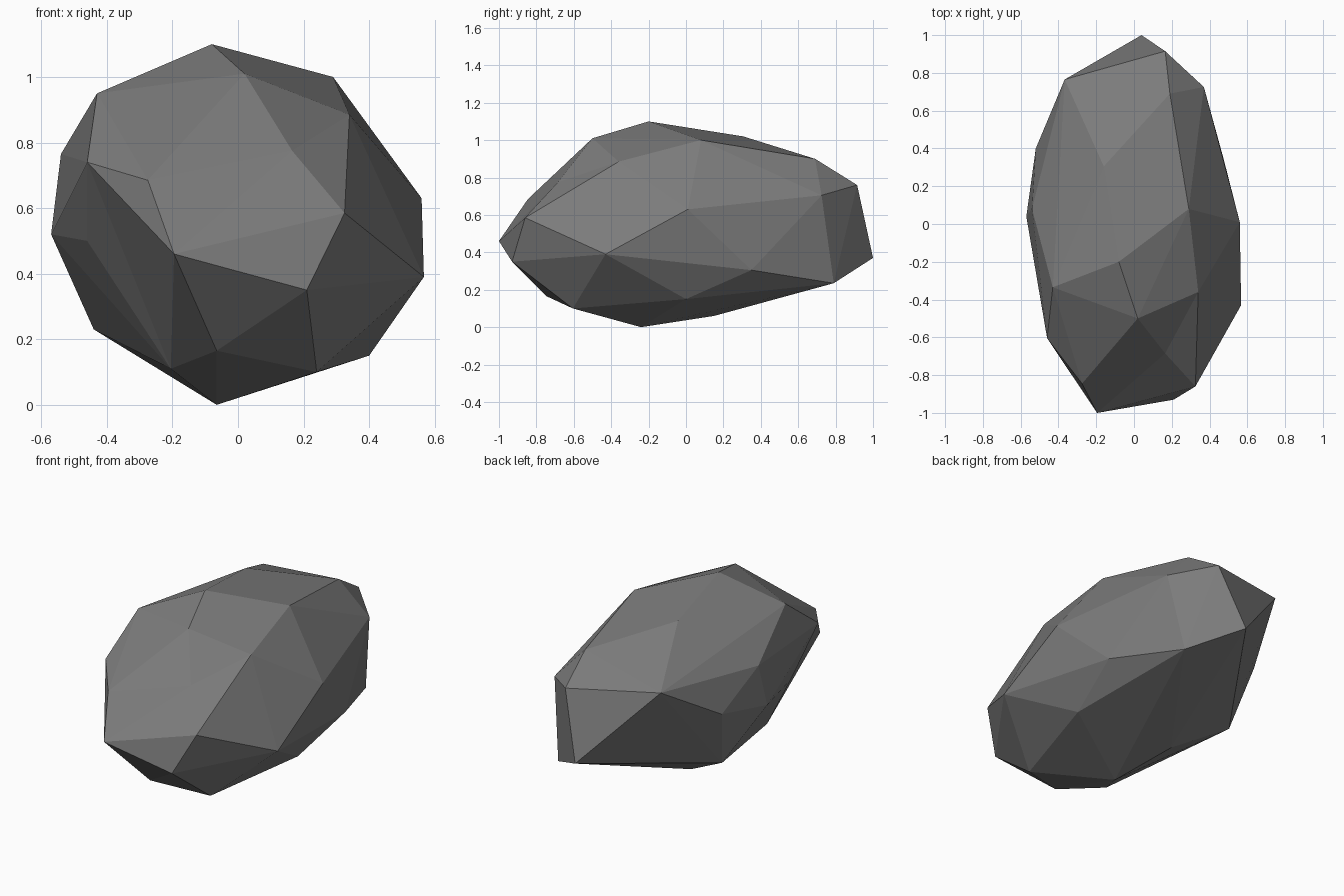
import bpy, bmesh
from mathutils import Vector

if "Cube" in bpy.data.objects:
    bpy.data.objects.remove(bpy.data.objects["Cube"])

# Corner points of the boulder, grouped by region
TOP = [(-.08, -.20, 1.10), (.02, -.50, 1.01), (.29, .08, 1.0), (.34, -.36, .885),
       (-.43, -.335, .95), (-.16, .305, 1.02), (.19, .69, .90)]
FRONT = [(.325, -.86, .585), (.21, -.93, .35), (-.195, -1.0, .46), (-.275, -.845, .685),
         (-.46, -.605, .74), (.165, -.685, .775)]
LEFT = [(-.54, .08, .765), (-.57, .04, .52), (-.46, -.345, .50), (-.44, .284, .23),
        (-.52, .40, .588)]
RIGHT = [(.56, .01, .63), (.567, -.43, .39), (.473, .35, .305), (.37, .725, .705)]
BACK = [(.04, 1.0, .37), (.165, .915, .76), (-.367, .765, .815), (.30, .79, .235)]
BASE = [(-.065, -.745, .165), (-.205, -.48, .11), (-.065, -.24, 0), (.24, -.605, .10),
        (.40, 0, .15), (-.14, .15, .06)]

bm = bmesh.new()
for p in TOP + FRONT + LEFT + RIGHT + BACK + BASE:
    bm.verts.new(p)


def near(p):
    return min(bm.verts, key=lambda v: (v.co - Vector(p)).length)


# Shallow dent in the upper front: bulge its corner for the hull, then press it back
dent = near(FRONT[5])
push = Vector((.02, -.05, .05))
dent.co += push
res = bmesh.ops.convex_hull(bm, input=bm.verts[:])
loose = [v for v in bm.verts if not v.link_faces]
bmesh.ops.delete(bm, geom=loose, context='VERTS')
near(Vector(FRONT[5]) + push).co = FRONT[5]

# Crease on the left front: turn one edge inward
edge = bm.edges.get((near(FRONT[2]), near(LEFT[2])))
if edge and len(edge.link_faces) == 2:
    bmesh.utils.edge_rotate(edge, True)
bmesh.ops.recalc_face_normals(bm, faces=bm.faces[:])

mesh = bpy.data.meshes.new("boulder")
bm.to_mesh(mesh)
bm.free()
stone = bpy.data.materials.new("dark grey stone")
stone.diffuse_color = (.2, .2, .2, 1)
stone.use_nodes = True
stone.node_tree.nodes["Principled BSDF"].inputs["Base Color"].default_value = stone.diffuse_color
mesh.materials.append(stone)
bpy.context.collection.objects.link(bpy.data.objects.new("boulder", mesh))
